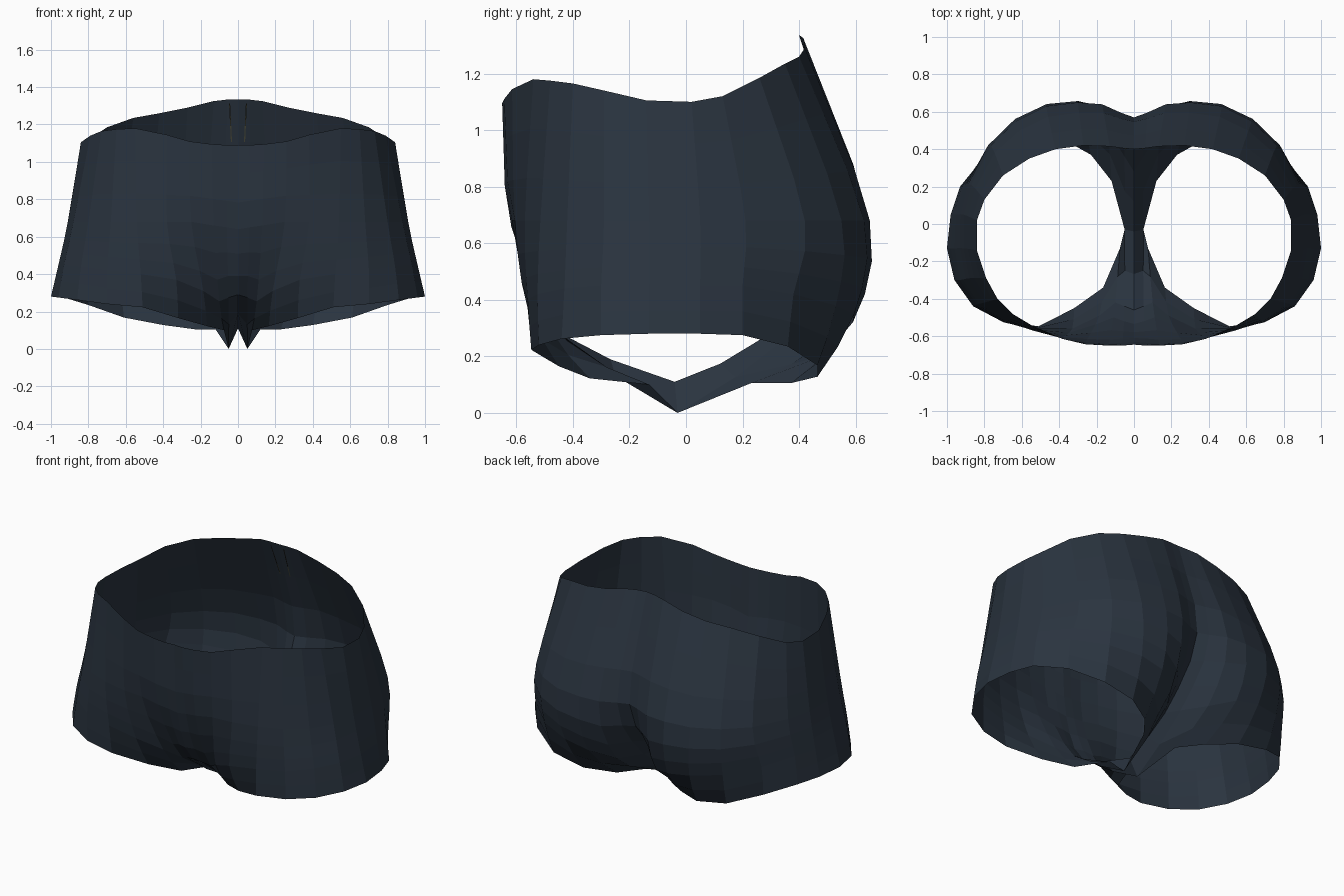
import bpy, bmesh
from mathutils import Vector

# Half-outlines of the shorts, running from front centre round the side to back centre
waist = [(0, -.645, 1.09), (.06, -.65, 1.09), (.14, -.65, 1.095), (.26, -.643, 1.11),
         (.38, -.615, 1.145), (.55, -.54, 1.18), (.65, -.48, 1.175), (.73, -.40, 1.165),
         (.79, -.29, 1.14), (.84, -.14, 1.105), (.84, .02, 1.10), (.80, .13, 1.12),
         (.70, .26, 1.185), (.56, .35, 1.235), (.42, .40, 1.26), (.27, .42, 1.29),
         (.13, .415, 1.325), (.06, .405, 1.333), (0, .40, 1.335)]
hip = [(0, -.61, .64), (.06, -.612, .65), (.13, -.618, .66), (.25, -.615, .68),
       (.38, -.605, .68), (.54, -.57, .68), (.68, -.515, .68), (.80, -.42, .68),
       (.88, -.29, .68), (.91, -.13, .68), (.91, .05, .68), (.87, .21, .68),
       (.765, .42, .68), (.63, .55, .68), (.47, .63, .68), (.30, .65, .68),
       (.17, .64, .68), (.07, .595, .68), (0, .57, .68)]
thigh = [(0, -.46, .29), (.05, -.44, .275), (.10, -.42, .255), (.185, -.49, .31),
         (.33, -.56, .37), (.52, -.56, .40), (.70, -.525, .42), (.84, -.43, .44),
         (.93, -.30, .45), (.96, -.13, .45), (.95, .05, .45), (.91, .20, .45),
         (.80, .38, .42), (.63, .53, .38), (.44, .595, .35), (.28, .59, .32),
         (.14, .50, .27), (.05, .36, .27), (0, .28, .27)]
hem = [(0, -.04, .11), (.05, -.03, 0), (.075, -.13, .10), (.165, -.34, .122),
       (.32, -.45, .165), (.51, -.547, .223), (.70, -.52, .24), (.86, -.44, .262),
       (.96, -.30, .275), (1, -.13, .28), (.98, .05, .28), (.93, .20, .275),
       (.80, .36, .235), (.61, .465, .168), (.40, .465, .128), (.23, .37, .105),
       (.12, .23, .105), (.05, -.03, 0), (0, -.04, .11)]
STEPS = (3, 3, 2)  # bands of faces between neighbouring outlines


def column(points):
    """Smooth vertical seam through one point of each outline."""
    p = [Vector(q) for q in points]
    p = [2 * p[0] - p[1]] + p + [2 * p[-1] - p[-2]]
    out = []
    for i, n in enumerate(STEPS):
        a, b, c, d = p[i:i + 4]
        for s in range(n):
            t = s / n
            out.append(.5 * (2 * b + (c - a) * t + (2 * a - 5 * b + 4 * c - d) * t * t
                             + (3 * b - a - 3 * c + d) * t ** 3))
    return out + [p[-2]]


def mirrored_object(name, bm, colour_name, colour):
    """Make an object from a half mesh and mirror it across x = 0."""
    mesh = bpy.data.meshes.new(name)
    bm.to_mesh(mesh)
    bm.free()
    obj = bpy.data.objects.new(name, mesh)
    bpy.context.collection.objects.link(obj)
    mirror = obj.modifiers.new("mirror", 'MIRROR')
    mirror.use_clip = True
    mirror.merge_threshold = .001
    mat = bpy.data.materials.new(colour_name)
    mat.diffuse_color = (*colour, 1)
    mesh.materials.append(mat)


# Cloth shell: one half skinned as a grid, then mirrored
seams = [column(pts) for pts in zip(waist, hip, thigh, hem)]
bm = bmesh.new()
cols = [[bm.verts.new(v) for v in seam] for seam in seams]
for a, b in zip(cols, cols[1:]):
    for k in range(len(a) - 1):
        bm.faces.new((a[k], a[k + 1], b[k + 1], b[k]))
# Close the inner-leg loop at the crotch
bmesh.ops.remove_doubles(bm, verts=bm.verts, dist=.0005)
bmesh.ops.recalc_face_normals(bm, faces=bm.faces)
side = max(bm.faces, key=lambda f: f.calc_center_median().x)
if side.normal.x < 0:
    bmesh.ops.reverse_faces(bm, faces=bm.faces)
mirrored_object("shorts", bm, "dark slate cloth", (.023, .034, .05))

# Thin stitch lines on the inside of the back waist
bm = bmesh.new()
top, low = seams[17][0], seams[17][1]
corners = [(.042, top, .1), (.048, top, .1), (.038, low, 0), (.032, low, 0)]
bm.faces.new([bm.verts.new((x, p.y - .008, p.z - .02 * f * 10)) for x, p, f in corners])
mirrored_object("back_stitching", bm, "olive thread", (.07, .07, .045))
